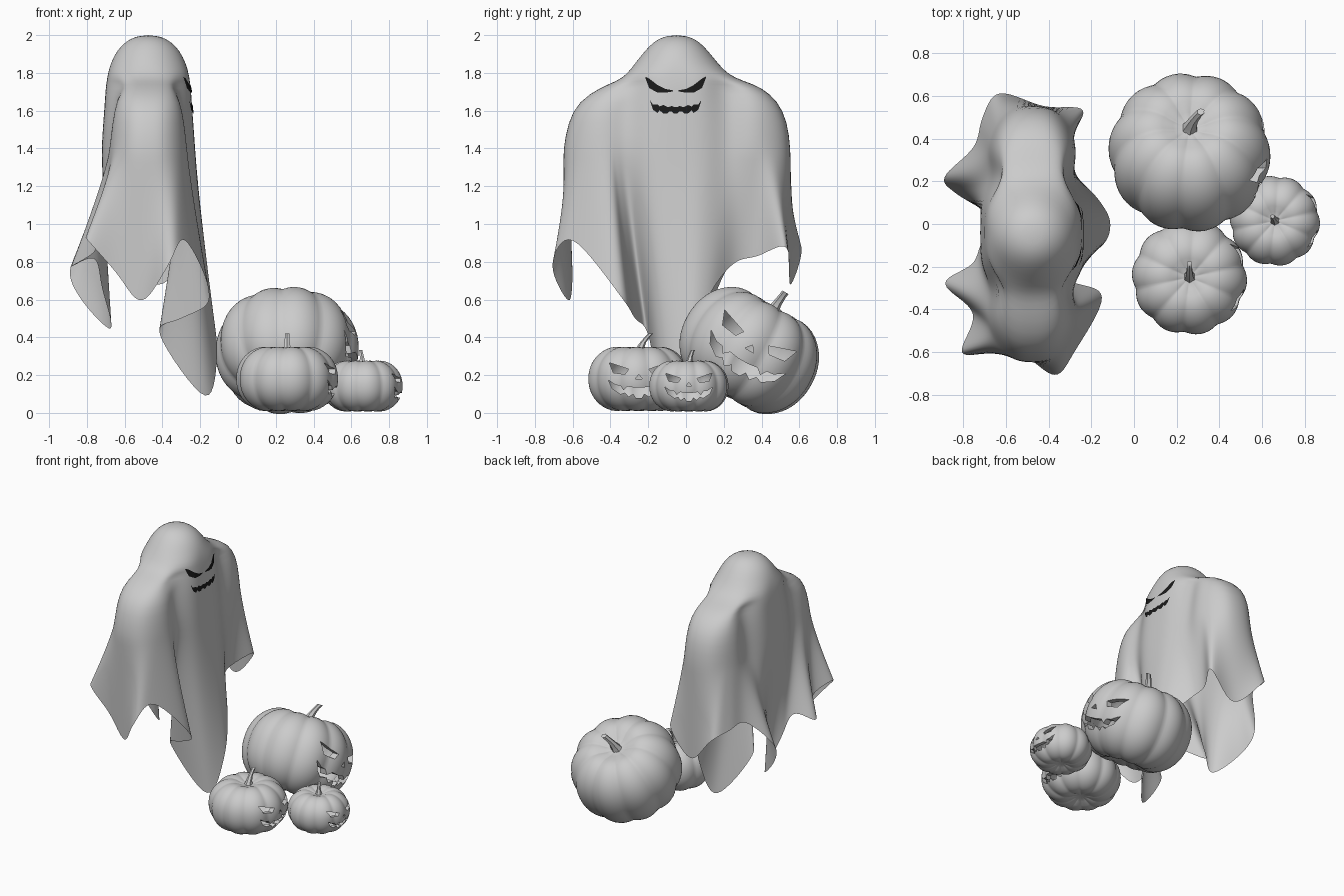
import bpy, bmesh, math
from mathutils import Vector, Matrix
from mathutils.bvhtree import BVHTree

if "Cube" in bpy.data.objects:
    bpy.data.objects.remove(bpy.data.objects["Cube"])


def make_object(name, bm, recalc=True):
    if recalc:
        bmesh.ops.recalc_face_normals(bm, faces=bm.faces)
    me = bpy.data.meshes.new(name)
    bm.to_mesh(me)
    bm.free()
    ob = bpy.data.objects.new(name, me)
    bpy.context.collection.objects.link(ob)
    return ob


def smooth(ob, angle=40):
    bpy.ops.object.select_all(action='DESELECT')
    bpy.context.view_layer.objects.active = ob
    ob.select_set(True)
    bpy.ops.object.shade_smooth_by_angle(angle=math.radians(angle))


def power(v, e):
    return math.copysign(abs(v) ** e, v)


def loft(bm, rings, flip=False):
    """Join closed rings of points; a ring of one point becomes a fan."""
    vs = [[bm.verts.new(p) for p in r] for r in rings]
    for a, b in zip(vs, vs[1:]):
        n = max(len(a), len(b))
        for i in range(n):
            j = (i + 1) % n
            if len(a) == 1:
                f = [a[0], b[i], b[j]]
            elif len(b) == 1:
                f = [a[i], b[0], a[j]]
            else:
                f = [a[i], b[i], b[j], a[j]]
            bm.faces.new(f[::-1] if flip else f)


# ---- ghost sheet: upper sections (z, half depth, y min, y max, neck pinch)
TOP = [(1.992, .07, -.12, .02, 0), (1.965, .12, -.17, .07, 0), (1.92, .165, -.215, .115, 0),
       (1.85, .20, -.27, .17, 0), (1.79, .215, -.315, .225, .05), (1.755, .22, -.37, .31, .2),
       (1.725, .225, -.45, .40, .32), (1.65, .23, -.57, .49, .25), (1.54, .238, -.625, .54, .2),
       (1.40, .248, -.65, .555, .17)]
# hem of the sheet: (angle on upper section, x, y, z)
HEM = [(52, -.235, .535, .88), (80, -.42, .55, .67), (120, -.63, .615, .88),
       (133, -.71, .50, .94), (146, -.75, .36, .96), (157, -.89, .22, .77),
       (166, -.83, .14, .60), (178, -.67, .03, .44), (189, -.72, -.10, .66),
       (197, -.76, -.19, .82), (207, -.89, -.28, .77), (220, -.75, -.42, .86),
       (233, -.81, -.605, .93), (252, -.65, -.60, .75), (268, -.51, -.62, .59),
       (293, -.37, -.71, .78), (312, -.28, -.60, .92), (327, -.145, -.34, .61),
       (333, -.30, -.27, .50), (339, -.42, -.20, .42), (350, -.17, -.12, .08),
       (362, -.11, 0, .35), (375, -.17, .12, .62), (387, -.29, .25, .79), (398, -.31, .38, .83)]


def section(row, deg):
    z, hx, y0, y1, pinch = row
    e = 1 if z > 1.8 else .78
    c, s = math.cos(math.radians(deg)), math.sin(math.radians(deg))
    y = (y0 + y1) / 2 + (y1 - y0) / 2 * power(s, e)
    hx *= 1 - pinch * math.exp(-((abs(y + .045) - .27) / .1) ** 2)
    return Vector((-.475 + hx * power(c, e), y, z))


def hem_key(i):
    n = len(HEM)
    d, x, y, z = HEM[i % n]
    return Vector((d + 360 * (i // n), x, y, z))


hem = []
for i in range(len(HEM)):
    p0, p1, p2, p3 = (hem_key(i + k) for k in (-1, 0, 1, 2))
    for k in range(4):
        t = k / 4
        hem.append(.5 * (2 * p1 + (p2 - p0) * t + (2 * p0 - 5 * p1 + 4 * p2 - p3) * t * t
                         + (3 * p1 - p0 - 3 * p2 + p3) * t ** 3))
rings = [[Vector((-.475, -.05, 2.0))]]
rings += [[section(row, h[0]) for h in hem] for row in TOP]
for k in range(1, 11):
    t = k / 10
    w = t ** 1.15
    ring = []
    for h in hem:
        u = section(TOP[-1], h[0])
        ring.append((u.x + (h[1] - u.x) * w, u.y + (h[2] - u.y) * w, u.z + (h[3] - u.z) * t))
    rings.append(ring)
bm = bmesh.new()
loft(bm, rings)
ghost = make_object("ghost_sheet", bm)
sub = ghost.modifiers.new("smooth", 'SUBSURF')
sub.levels = sub.render_levels = 1
smooth(ghost, 180)

# ---- ghost face: dark strips laid onto the sheet, (y, top z, bottom z)
black = bpy.data.materials.new("black")
black.diffuse_color = (.01, .01, .01, 1)
black.use_nodes = True
black.node_tree.nodes["Principled BSDF"].inputs["Base Color"].default_value = black.diffuse_color
bpy.context.view_layer.update()
tree = BVHTree.FromObject(ghost, bpy.context.evaluated_depsgraph_get())
MID = -.055
EYE = [(-.16, 1.78, 1.772), (-.14, 1.77, 1.72), (-.095, 1.735, 1.695), (-.055, 1.715, 1.695),
       (-.015, 1.708, 1.702)]
MOUTH = [(-.135, 1.655, 1.65), (-.12, 1.632, 1.605), (-.095, 1.632, 1.588), (-.085, 1.622, 1.602),
         (-.065, 1.63, 1.585), (-.045, 1.62, 1.585), (-.035, 1.62, 1.595), (-.02, 1.625, 1.595),
         (-.01, 1.62, 1.585)]


def face_strip(name, pts):
    bm = bmesh.new()
    rows = []
    for y, *zs in pts:
        rows.append([bm.verts.new(tree.ray_cast(Vector((1, MID + y, z)), Vector((-1, 0, 0)))[0]
                                  + Vector((.005, 0, 0))) for z in zs])
    for a, b in zip(rows, rows[1:]):
        bm.faces.new((a[0], a[1], b[1], b[0]))
    make_object(name, bm, False).data.materials.append(black)


def mirrored(pts):
    return [(-p[0], *p[1:]) for p in reversed(pts)]


face_strip("ghost_eye_left", EYE)
face_strip("ghost_eye_right", mirrored(EYE))
face_strip("ghost_mouth", MOUTH + mirrored(MOUTH))

# ---- pumpkins: carved face outlines in units of the radius (y, z)
P_EYE = [(.58, .32), (.2, .19), (.27, .09), (.5, .12)]
P_NOSE = [(-.07, .0), (.07, .0), (0, .09)]
UPPER = [(.6, -.02), (.46, -.12), (.36, -.13), (.3, -.22), (.22, -.15), (.08, -.17)]
LOWER = [(.06, -.37), (.11, -.29), (.2, -.35), (.27, -.27), (.36, -.3), (.52, -.19)]
P_MOUTH = UPPER + mirrored(UPPER) + mirrored(LOWER) + LOWER


def shell_rings(R, H, scale):
    rings, n, m = [], 120, 28
    for i in range(m + 1):
        a = -math.pi / 2 + math.pi * i / m
        cr = max(math.cos(a), 0) ** .72
        z = H * power(math.sin(a), .95) * (1 - .26 * math.exp(-(cr / .32) ** 2))
        if i in (0, m):
            rings.append([(0, 0, z * scale)])
            continue
        ring = []
        for k in range(n):
            t = math.tau * k / n
            rib = math.sqrt(math.cos(5 * t + .5) ** 2 + .03) ** .7
            f = (.93 + .07 * rib) * scale
            zz = z * (.96 + .04 * rib) * scale
            ring.append((R * cr * f * math.cos(t), R * cr * f * math.sin(t), zz))
        rings.append(ring)
    return rings


def pumpkin(name, loc, R, H, tilt, bend):
    bm = bmesh.new()
    loft(bm, shell_rings(R, H, 1), True)
    loft(bm, shell_rings(R, H, .88))
    body = make_object(name, bm, False)

    # carve eyes, nose and mouth through the +x wall
    bm = bmesh.new()
    for outline in (P_EYE, mirrored(P_EYE), P_NOSE, P_MOUTH):
        f = bm.faces.new([bm.verts.new((.3 * R, y * R, z * R)) for y, z in outline])
        ext = bmesh.ops.extrude_face_region(bm, geom=[f], use_keep_orig=True)
        vs = [g for g in ext['geom'] if isinstance(g, bmesh.types.BMVert)]
        bmesh.ops.translate(bm, verts=vs, vec=(R, 0, 0))
    cutter = make_object("carving_cutter", bm)
    cutter.hide_render = True
    mod = body.modifiers.new("carve", 'BOOLEAN')
    mod.operation, mod.object, mod.solver = 'DIFFERENCE', cutter, 'EXACT'
    smooth(body, 50)
    bpy.ops.object.modifier_apply(modifier="carve")
    bpy.data.objects.remove(cutter)

    # ribbed, bent stem
    bm = bmesh.new()
    rings = []
    for t, r in ((0, .15), (.15, .11), (.35, .08), (.6, .06), (.85, .05), (1, .05)):
        c = Vector((bend[0] * t * t, bend[1] * t * t, .66 * H / R + .44 * t))
        rings.append([(c + Vector((math.cos(a), math.sin(a), 0)) * r * (1 if k % 2 else .82)) * R
                      for k in range(12) for a in [math.tau * k / 12]])
    top = sum((Vector(p) for p in rings[-1]), Vector()) / 12
    loft(bm, rings + [[top]])
    stem = make_object(name + "_stem", bm)
    smooth(stem, 50)
    for ob in (body, stem):
        ob.matrix_world = Matrix.Translation(loc) @ Matrix.Rotation(math.radians(tilt), 4, 'X')


pumpkin("large_pumpkin", (.26, .335, .33), .38, .296, -30, (.14, .03))
pumpkin("medium_pumpkin", (.26, -.25, .18), .27, .186, 0, (.0, .24))
pumpkin("small_pumpkin", (.66, .015, .142), .212, .147, 0, (-.05, .1))
